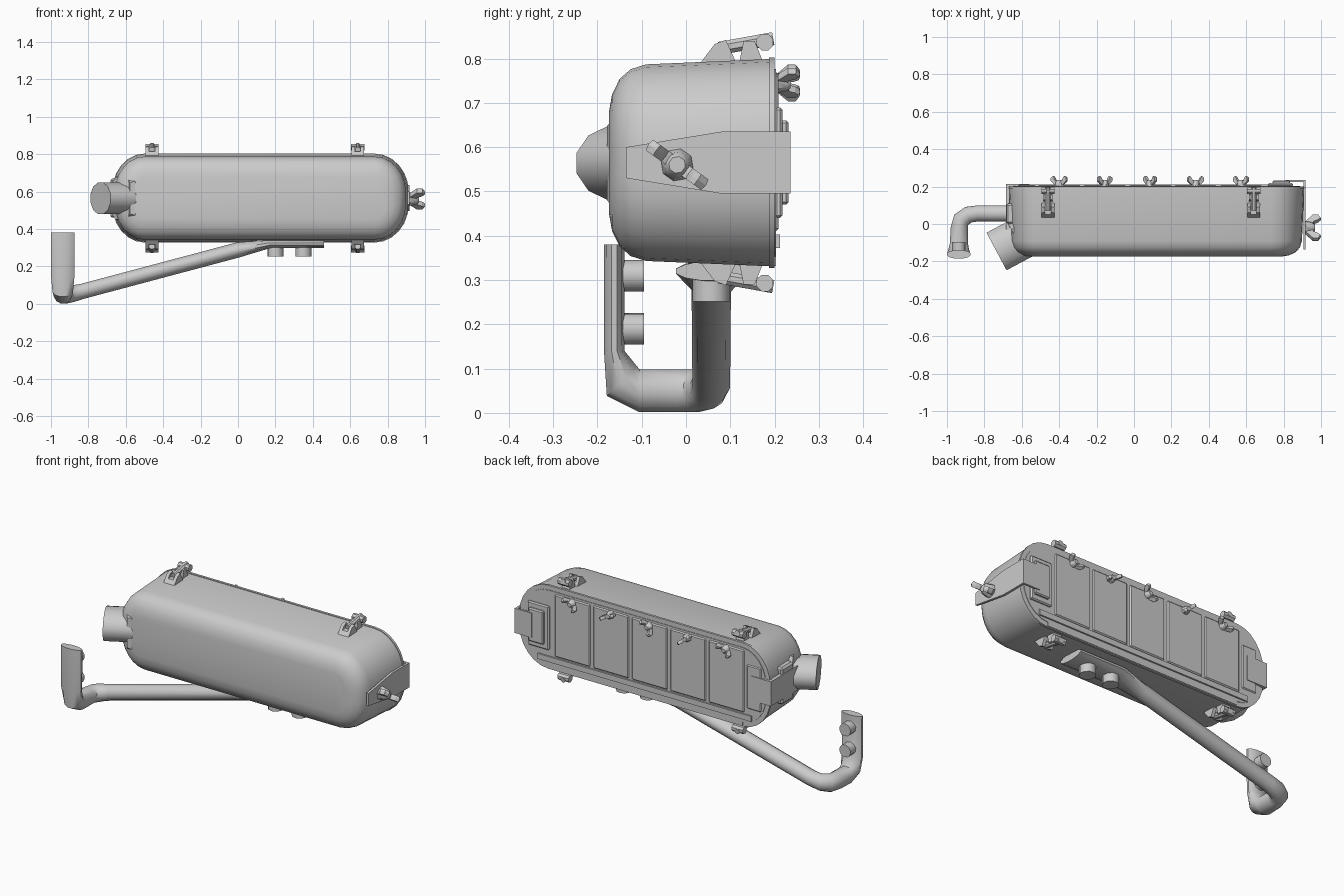
import bpy, bmesh, math
from mathutils import Vector as V

if "Cube" in bpy.data.objects:
    bpy.data.objects.remove(bpy.data.objects["Cube"])

def loft(name, rings, smooth=40):
    """Skin a list of equal-length point rings, capped at both ends."""
    bm = bmesh.new()
    vs = [[bm.verts.new(p) for p in r] for r in rings]
    n = len(vs[0])
    for a, b in zip(vs, vs[1:]):
        for i in range(n):
            bm.faces.new((a[i], a[(i + 1) % n], b[(i + 1) % n], b[i]))
    bm.faces.new(vs[0])
    bm.faces.new(vs[-1][::-1])
    bmesh.ops.recalc_face_normals(bm, faces=bm.faces)
    me = bpy.data.meshes.new(name)
    bm.to_mesh(me)
    bm.free()
    ob = bpy.data.objects.new(name, me)
    bpy.context.collection.objects.link(ob)
    if smooth:
        bpy.ops.object.select_all(action='DESELECT')
        ob.select_set(True)
        bpy.context.view_layer.objects.active = ob
        bpy.ops.object.shade_smooth_by_angle(angle=math.radians(smooth))
    return ob

def prism(name, pts, vec):
    pts = [V(p) for p in pts]
    return loft(name, [pts, [p + V(vec) for p in pts]], 0)

def box(name, x0, x1, y0, y1, z0, z1, bevel=0):
    ob = prism(name, [(x0, y0, z0), (x1, y0, z0), (x1, y0, z1), (x0, y0, z1)], (0, y1 - y0, 0))
    if bevel:
        m = ob.modifiers.new("bevel", 'BEVEL')
        m.width, m.segments = bevel, 1
    return ob

def ring(c, u, v, n=12):
    c, u, v = V(c), V(u), V(v)
    return [c + u * math.cos(t) + v * math.sin(t)
            for t in (2 * math.pi * (i + .5) / n for i in range(n))]

def rod(name, a, b, r, n=12):
    d = (V(b) - V(a)).normalized()
    u = d.orthogonal().normalized() * r
    v = d.cross(u)
    return loft(name, [ring(a, u, v, n), ring(b, u, v, n)])

# rounded-end outline of the housing, shrunk by an inset
def outline(y, d):
    pts = []
    for cx, cz, rx, q in ((.73, .595, .18, 0), (-.50, .595, .17, 1),
                          (-.50, .535, .17, 2), (.73, .535, .18, 3)):
        for i in range(7):
            t = math.pi / 2 * (q + i / 6)
            pts.append((cx + (rx - d) * math.cos(t), y, cz + (.204 - d) * math.sin(t)))
    return pts

# housing shell and back flange
loft("housing", [outline(y, d) for y, d in
     ((.19, 0), (-.09, .012), (-.125, .023), (-.15, .045), (-.167, .08), (-.174, .12))])
loft("back_flange", [outline(.187, -.004), outline(.2, -.004)])
loft("back_cover", [outline(.2, .022), outline(.203, .022)])

# back panels
for i in range(5):
    cx = -.40 + i * .243
    box(f"back_panel_{i}", cx - .112, cx + .112, .19, .209, .41, .765, .006)
box("lower_ledge", -.56, .79, .19, .212, .372, .403)
box("lower_lip", -.50, .73, .18, .203, .332, .36)

# wing nuts: hub plus two mirrored ears
def wing_nut(name, c, n, w, s):
    c, n, w = V(c), V(n), V(w).normalized()
    t = n.cross(w)
    loft(name + "_hub", [ring(c + n * h * s, w * r * s, t * r * s, 8)
                         for h, r in ((0, .024), (.025, .019), (.034, .012))])
    prof = ((.005, 0), (.024, .004), (.05, .028), (.05, .047), (.036, .056), (.026, .045), (.02, .03), (.005, .026))
    for k in (-1, 1):
        rings = []
        for e, f in ((-.009, .9), (0, 1), (.009, .9)):
            rings.append([c + w * (k * (.03 + (a - .03) * f) * s) + n * (.028 + (b - .028) * f) * s + t * e * s
                          for a, b in prof])
        loft(f"{name}_ear_{k}", rings, 0)

for i, a in enumerate((30, -40, 50, -25, 35)):
    a = math.radians(a)
    wing_nut(f"back_wing_nut_{i}", (-.40 + i * .243, .203, .745), (0, 1, 0), (math.cos(a), 0, math.sin(a)), .98)
wing_nut("side_wing_nut", (.912, -.02, .56), (1, 0, 0), (0, -.81, .58), 1.6)

# right end strap with its pads
prism("right_strap_side", [(.905, -.135, .60), (.905, .08, .635), (.905, .235, .635),
                           (.905, .235, .495), (.905, .08, .495), (.905, -.135, .53)], (.013, 0, 0))
box("right_strap_back", .81, .918, .224, .236, .495, .635)
box("right_pad", .715, .85, .2, .218, .44, .69, .006)
box("right_pad_top", .74, .835, .2, .232, .47, .66, .006)

# left end strap and bracket
box("left_strap_back", -.685, -.56, .2, .214, .495, .635)
box("left_pad", -.62, -.53, .2, .21, .44, .69, .006)
box("left_strap_side", -.685, -.665, -.03, .214, .495, .635)
box("left_bracket", -.683, -.64, 0, .11, .46, .67, .01)

# toggle clamps, top and bottom
for s in (1, -1):
    for x in (-.46, .64):
        tag = ("top" if s > 0 else "bottom") + ("_left" if x < 0 else "_right")
        P = lambda y, d, dx=0: (x + dx, y, .565 + s * d)
        for px in (-.034, .016):
            prism("clamp_cheek_" + tag, [P(y, d, px) for y, d in
                  ((.03, .222), (.065, .268), (.09, .277), (.115, .222))], (.018, 0, 0))
        prism("clamp_base_" + tag, [P(y, d, -.034) for y, d in
              ((.03, .222), (.05, .248), (.09, .25), (.115, .222))], (.068, 0, 0))
        prism("clamp_post_" + tag, [P(y, d, -.025) for y, d in
              ((.12, .225), (.175, .225), (.155, .275), (.13, .275))], (.05, 0, 0))
        rod("clamp_bolt_" + tag, P(.075, .258), P(.197, .28), .016, 8)
        rod("clamp_bar_" + tag, P(.178, .272, -.035), P(.178, .272, .035), .02, 8)

# outlet pipe on the front left corner, with mounting collar
ax, side, up = V((-.88, -.47, 0)), V((-.47, .88, 0)), V((0, 0, 1))
end = V((-.735, -.147, .564))
loft("outlet_pipe", [ring(end - ax * k, side * .118, up * .088, 12) for k in (0, .25)])
loft("outlet_collar", [[end - ax * k + side * a * f + up * b * f for a, b in
     ((-.11, -.09), (-.07, -.122), (.07, -.122), (.11, -.09), (.11, .09), (.07, .122), (-.07, .122), (-.11, .09))]
     for k, f in ((.125, .93), (.15, 1), (.25, 1))], 0)

# bent support arm: flattened foot, sloping tube, elbow, flattened upright
Y = V((0, 1, 0))
sl = V((.25, 0, -.97))
arm = [((.46, .057, .32), Y * .082, V((0, 0, -.022))),
       ((.17, .057, .32), Y * .082, V((0, 0, -.024))),
       ((.0, .057, .288), Y * .046, sl * .042),
       ((-.83, .057, .067), Y * .044, sl * .042),
       ((-.885, .05, .054), V((-.38, .92, 0)) * .046, V((.1, .04, -.99)) * .046),
       ((-.924, .022, .05), V((-.8, .6, 0)) * .048, V((0, 0, -.05))),
       ((-.934, -.02, .05), V((-.048, 0, 0)), V((0, 0, -.05))),
       ((-.936, -.105, .05), V((-.05, 0, 0)), V((0, 0, -.05))),
       ((-.937, -.145, .072), V((-.057, 0, 0)), V((0, -.7, -.7)) * .05),
       ((-.937, -.162, .14), V((-.064, 0, 0)), V((0, -.024, 0))),
       ((-.937, -.162, .38), V((-.066, 0, 0)), V((0, -.024, 0)))]
loft("support_arm", [ring(*a) for a in arm])

# bolts on the arm
for i, x in enumerate((.2, .35)):
    rod(f"foot_bolt_{i}", (x, .057, .252), (x, .057, .315), .043, 10)
for i, z in enumerate((.31, .19)):
    rod(f"upright_bolt_{i}", (-.937, -.095, z), (-.937, -.16, z), .036, 10)
